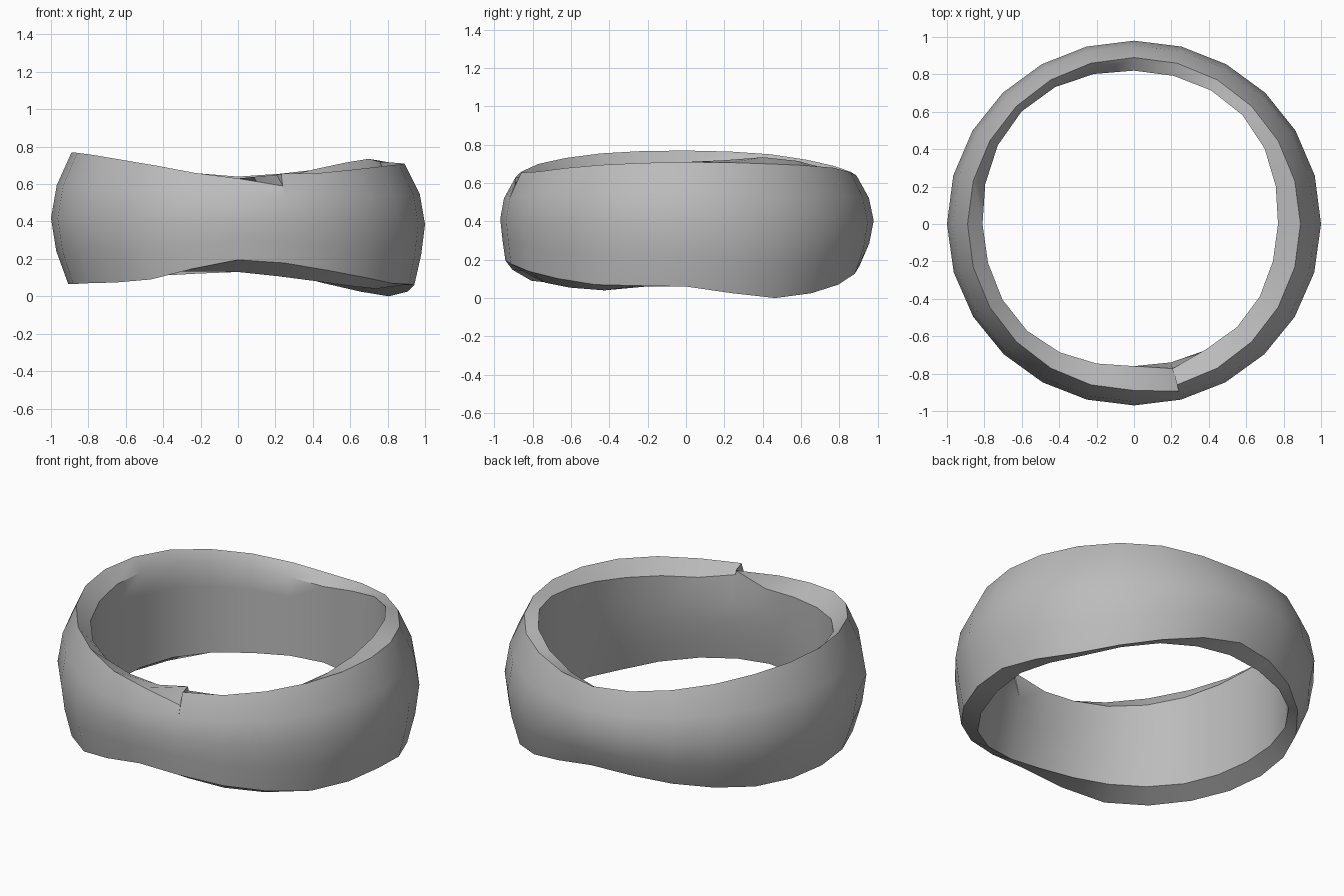
import bpy, bmesh
from math import sin, cos, pi, radians

cube = bpy.data.objects.get("Cube")
if cube:
    bpy.data.objects.remove(cube, do_unlink=True)

# Edge heights every 30 degrees, starting at +x and turning towards the back
TOP_OUTER = [.71, .70, .68, .64, .69, .75, .77, .755, .70, .63, .66, .695]
TOP_INNER = [.69, .735, .68, .59, .62, .68, .70, .665, .62, .60, .60, .63]
LOW_OUTER = [.06, .0, .07, .17, .13, .075, .065, .07, .09, .195, .14, .07]
LOW_INNER = [.08, .05, .10, .13, .11, .12, .12, .12, .13, .13, .08, .04]
STEP = 15
SEAM = 285        # angle at the front where the tail meets the start
SPAN = 4          # faces across the outer and inner walls


def height(table, angle):
    """Smooth periodic interpolation of a height table."""
    pos = angle / 30
    i, t = int(pos // 1), pos % 1
    a, b, c, d = (table[(i + k) % len(table)] for k in (-1, 0, 1, 2))
    return b + t * ((c - a) + t * (2 * a - 5 * b + 4 * c - d + t * (3 * (b - c) + d - a))) / 2


def section(angle, lip=None):
    """Cross-section: bulged outer wall going up, bore coming down."""
    a = radians(angle)
    to, ti, lo, li = (height(t, angle) for t in (TOP_OUTER, TOP_INNER, LOW_OUTER, LOW_INNER))
    bulge = .97 + .03 * cos(a) ** 2 + .01 * max(sin(a), 0)
    low_rim = .925 + .025 * cos(a + pi / 4)
    bore = .79 - .02 * cos(a) + .03 * sin(a) + .025 * sin(2 * a) ** 2
    flare = .08 * max(cos(a + pi / 4), 0) ** 2
    points = []
    for k in range(SPAN + 1):
        t = k / SPAN
        rim = low_rim + (.89 - low_rim) * t
        points.append((rim + (bulge - rim) * sin(pi * t), lo + (to - lo) * t))
    for k in range(SPAN + 1):
        t = k / SPAN
        points.append((bore + flare * t * t, ti + (li - ti) * t))
    if lip:
        points[SPAN:SPAN + 2] = lip
    return [(r * cos(a), r * sin(a), z) for r, z in points]


# Band swept once around, with a small step in the top rim at the seam
turns = 360 // STEP
lips = {0: [(.89, .655), (.80, .625)], turns: [(.925, .59), (.80, .65)]}
bm = bmesh.new()
rings = [[bm.verts.new(p) for p in section(SEAM + n * STEP, lips.get(n))]
         for n in range(turns + 1)]
count = len(rings[0])
for ring, after in zip(rings, rings[1:] + rings[:1]):
    for k in range(count):
        j = (k + 1) % count
        bm.faces.new((ring[k], after[k], after[j], ring[j]))
bmesh.ops.remove_doubles(bm, verts=bm.verts, dist=.0005)
bmesh.ops.recalc_face_normals(bm, faces=bm.faces)

mesh = bpy.data.meshes.new("ring_band")
bm.to_mesh(mesh)
bm.free()
band = bpy.data.objects.new("ring_band", mesh)
bpy.context.collection.objects.link(band)

# Plain grey finish
grey = bpy.data.materials.new("plain_grey")
grey.use_nodes = True
grey.diffuse_color = (.5, .5, .5, 1)
grey.node_tree.nodes["Principled BSDF"].inputs["Base Color"].default_value = (.5, .5, .5, 1)
mesh.materials.append(grey)

bpy.ops.object.select_all(action='DESELECT')
band.select_set(True)
bpy.context.view_layer.objects.active = band
bpy.ops.object.shade_smooth_by_angle(angle=radians(40))
